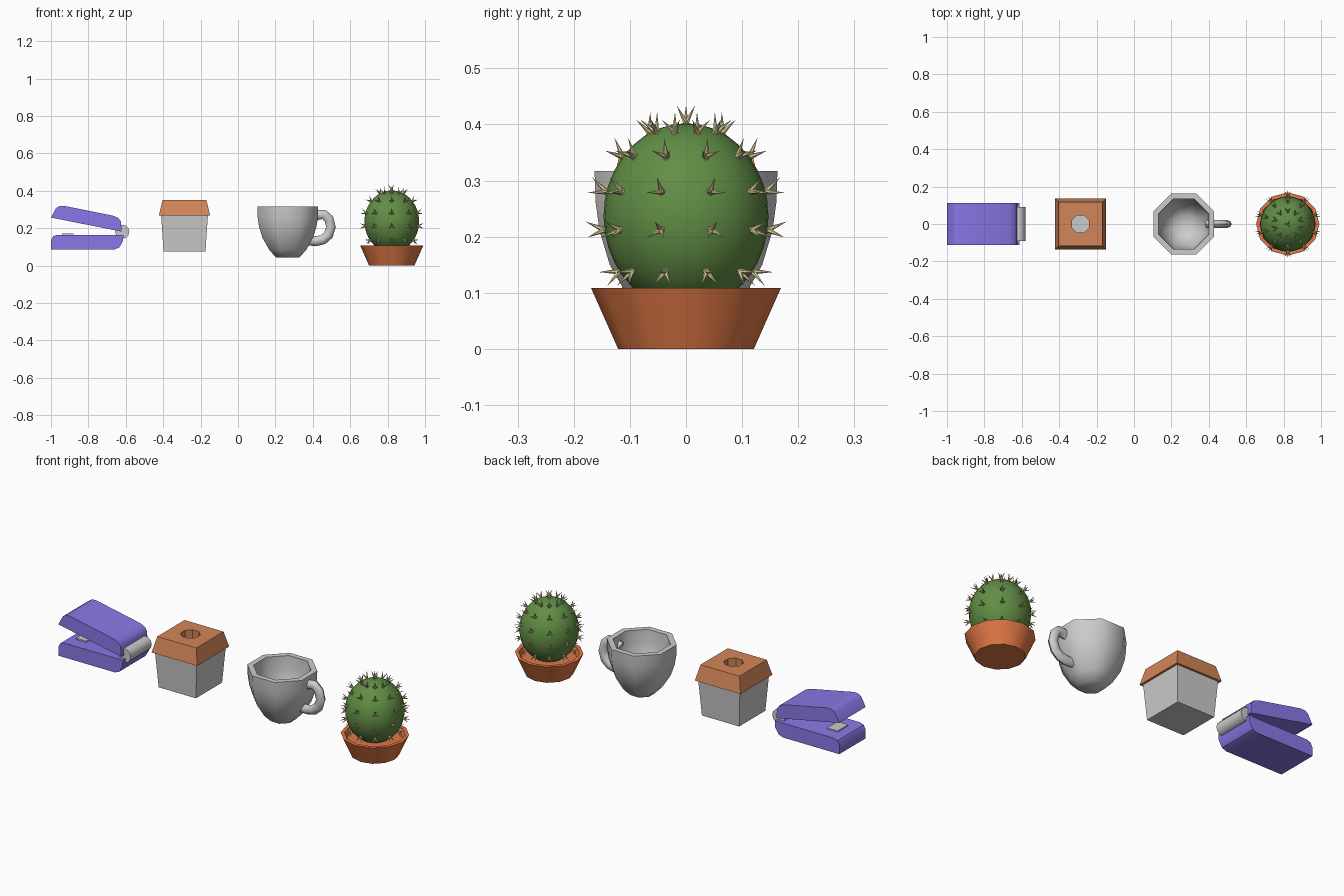
import bpy, bmesh, math
from mathutils import Vector, Matrix

if "Cube" in bpy.data.objects:
    bpy.data.objects.remove(bpy.data.objects["Cube"])


def material(name, rgb):
    m = bpy.data.materials.new(name)
    m.diffuse_color = (*rgb, 1)
    m.use_nodes = True
    m.node_tree.nodes["Principled BSDF"].inputs["Base Color"].default_value = m.diffuse_color
    return m


PURPLE = material("purple", (0.25, 0.19, 0.80))
LID = material("tan", (0.65, 0.24, 0.10))
TERRACOTTA = material("terracotta", (0.75, 0.19, 0.06))
GREEN = material("green", (0.12, 0.27, 0.06))
STRAW = material("straw", (0.75, 0.66, 0.33))


def finish(name, bm, mat=None, smooth=None, fix=True):
    if fix:
        bmesh.ops.recalc_face_normals(bm, faces=bm.faces[:])
    me = bpy.data.meshes.new(name)
    bm.to_mesh(me)
    bm.free()
    ob = bpy.data.objects.new(name, me)
    bpy.context.collection.objects.link(ob)
    if mat:
        me.materials.append(mat)
    if smooth:
        bpy.ops.object.select_all(action='DESELECT')
        bpy.context.view_layer.objects.active = ob
        ob.select_set(True)
        bpy.ops.object.shade_smooth_by_angle(angle=math.radians(smooth))
    return ob


def extrude_y(name, pts, half, mat=None, smooth=35):
    """Extrude an x-z profile along y."""
    bm = bmesh.new()
    f = bm.faces.new([bm.verts.new((x, -half, z)) for x, z in pts])
    r = bmesh.ops.extrude_face_region(bm, geom=[f])
    vs = [v for v in r["geom"] if isinstance(v, bmesh.types.BMVert)]
    bmesh.ops.translate(bm, verts=vs, vec=(0, 2 * half, 0))
    return finish(name, bm, mat, smooth)


def loft(bm, rings, caps=(True, True), closed_pairs=True):
    """Skin a list of equal-length point rings."""
    vr = [[bm.verts.new(p) for p in ring] for ring in rings]
    n = len(vr[0])
    for a, b in zip(vr, vr[1:]):
        for i in range(n):
            j = (i + 1) % n
            bm.faces.new((a[i], a[j], b[j], b[i]))
    if caps[0]:
        bm.faces.new(vr[0][::-1])
    if caps[1]:
        bm.faces.new(vr[-1])


def ring(cx, r, z, n, turn):
    return [(cx + r * math.cos(turn + 2 * math.pi * i / n),
             r * math.sin(turn + 2 * math.pi * i / n), z) for i in range(n)]


def lathe(name, cx, profile, n, turn=0.0, mat=None, smooth=None, caps=(True, True), fix=True):
    bm = bmesh.new()
    loft(bm, [ring(cx, r, z, n, turn) for r, z in profile], caps)
    return finish(name, bm, mat, smooth, fix)


# Stapler: base, lifted arm, hinge barrel, anvil plate
extrude_y("stapler_base", [(-1, .087), (-.66, .087), (-.635, .097), (-.615, .13), (-.612, .165),
                           (-.965, .165), (-.988, .157), (-1, .135)], .113, PURPLE)
extrude_y("stapler_arm", [(-1, .257), (-.622, .182), (-.626, .235), (-.64, .255), (-.668, .267),
                          (-.932, .32), (-.955, .318), (-.973, .307)], .113, PURPLE)
extrude_y("stapler_hinge", [(-.619 + .038 * math.cos(math.pi * i / 6),
                             .181 + .038 * math.sin(math.pi * i / 6)) for i in range(12)], .09)
extrude_y("stapler_plate", [(-.942, .16), (-.88, .16), (-.88, .172), (-.942, .172)], .045)

# Sharpener: tapered open box and a lid with a round hole
S, Q = -.286, math.sqrt(2)
lathe("sharpener_box", S, [(.112 * Q, .076), (.125 * Q, .268)], 4, math.pi / 4,
      caps=(True, False), fix=False)
bm = bmesh.new()
N = 16


def square(h, z):
    # Square outline sampled so that it pairs with the hole ring
    out = []
    for i in range(N):
        a = 2 * math.pi * i / N
        k = h / max(abs(math.cos(a)), abs(math.sin(a)))
        out.append((S + k * math.cos(a), k * math.sin(a), z))
    return out


def hole(z):
    # Eight-sided hole, with midpoints on each side
    return [(S + r * math.cos(2 * math.pi * i / N), r * math.sin(2 * math.pi * i / N), z)
            for i, r in enumerate([.05 * math.cos(math.pi / 8), .05] * 8)]


loops = [hole(.268), square(.137, .268), square(.117, .352), hole(.352), hole(.268)]
loft(bm, loops, (False, False))
bmesh.ops.remove_doubles(bm, verts=bm.verts[:], dist=1e-5)
finish("sharpener_lid", bm, LID)

# Mug: eight-sided cup with inner wall
C8 = math.cos(math.pi / 8)
lathe("mug_cup", .266, [(r / C8, z) for r, z in [
    (.062, .043), (.098, .083), (.136, .15), (.154, .21), (.161, .26), (.163, .317),
    (.134, .317), (.131, .25), (.117, .18), (.085, .115), (.045, .085)]],
    8, math.pi / 8, smooth=50)

# Mug handle: tube swept along a curve in the x-z plane
path = [Vector((x, 0, z)) for x, z in [(.39, .255), (.425, .27), (.46, .274), (.486, .25), (.497, .205),
                                       (.483, .163), (.455, .139), (.42, .131), (.375, .133)]]
bm = bmesh.new()
rings = []
for i, p in enumerate(path):
    t = (path[min(i + 1, len(path) - 1)] - path[max(i - 1, 0)]).normalized()
    side = Vector((-t.z, 0, t.x))
    rings.append([p + side * .026 * math.cos(a) + Vector((0, .021, 0)) * math.sin(a)
                  for a in [math.pi * k / 4 for k in range(8)]])
loft(bm, rings)
finish("mug_handle", bm, smooth=50)

# Cactus pot
P = .822
lathe("cactus_pot", P, [(.121, 0), (.169, .108), (.15, .108), (.138, .085)], 12, 0,
      TERRACOTTA, 35)

# Cactus body
A, H, ZC = .147, .166, .236
bm = bmesh.new()
bmesh.ops.create_uvsphere(bm, u_segments=30, v_segments=18, radius=1,
                          matrix=Matrix.Translation((P, 0, ZC)) @ Matrix.Diagonal((A, A, H, 1)))
finish("cactus_body", bm, GREEN, 60)

# Spines: clusters of three cones in ten columns
bm = bmesh.new()


def cluster(z, ang):
    s = math.sqrt(max(0, 1 - ((z - ZC) / H) ** 2))
    pos = Vector((A * s * math.cos(ang), A * s * math.sin(ang), z - ZC))
    nor = Vector((pos.x / A ** 2, pos.y / A ** 2, pos.z / H ** 2)).normalized()
    east = Vector((-math.sin(ang), math.cos(ang), 0))
    up = nor.cross(east)
    for k in range(3):
        w = math.pi / 2 + k * 2 * math.pi / 3
        d = (nor + .6 * (east * math.cos(w) + up * math.sin(w))).normalized()
        m = (Matrix.Translation(pos + Vector((P, 0, ZC)) + d * .016)
             @ d.to_track_quat('Z', 'Y').to_matrix().to_4x4())
        bmesh.ops.create_cone(bm, cap_ends=True, segments=6, radius1=.006, radius2=0,
                              depth=.042, matrix=m)


for z in (.138, .212, .28, .342, .385):
    for c in range(10):
        cluster(z, math.radians(18 + 36 * c))
cluster(ZC + H, 0)
finish("cactus_spines", bm, STRAW)
